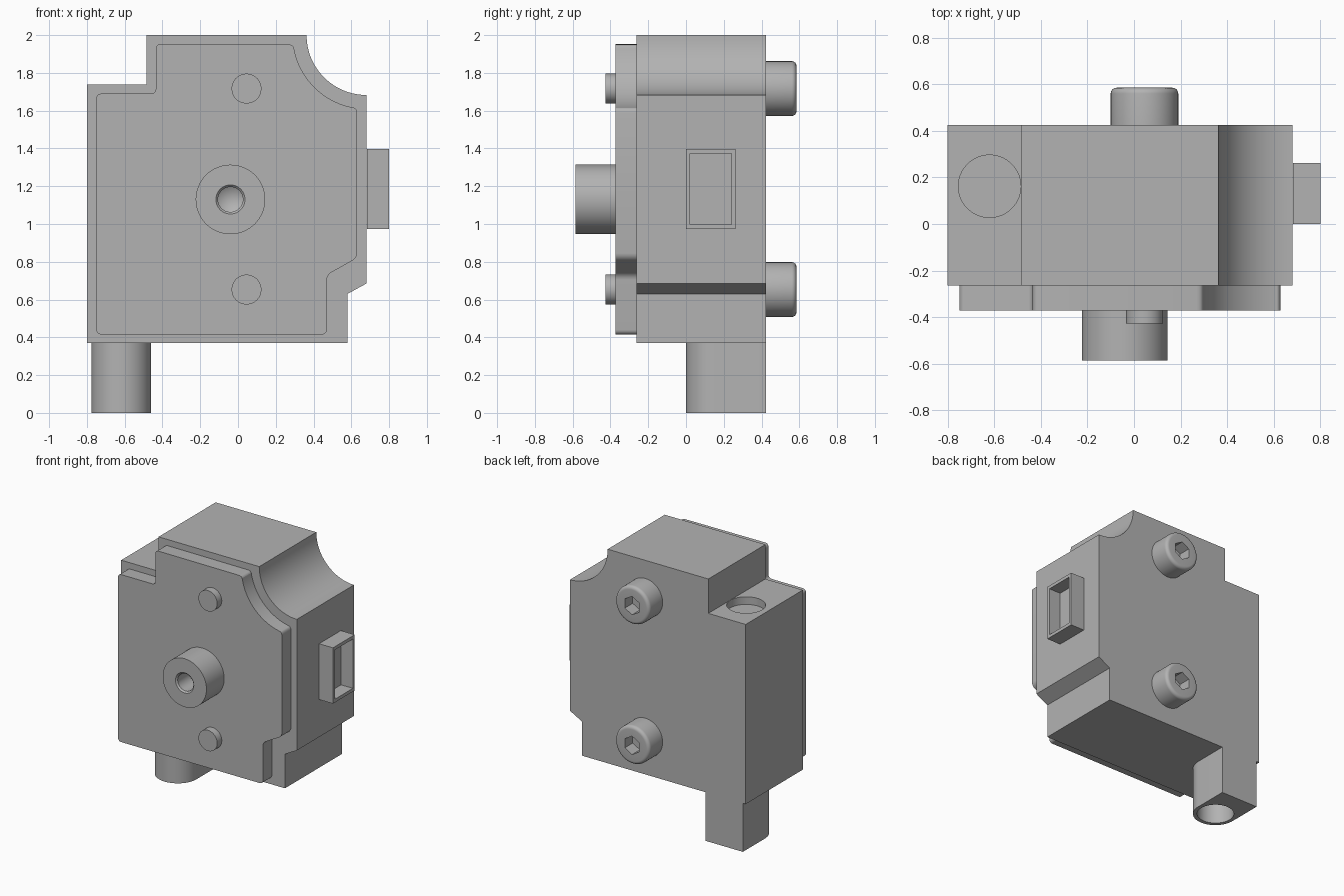
import bpy, bmesh, math
from mathutils import Vector

cube = bpy.data.objects.get("Cube")
if cube:
    bpy.data.objects.remove(cube, do_unlink=True)

GREY = (0.45, 0.45, 0.45, 1)
grey = bpy.data.materials.new("plain grey")
grey.use_nodes = True
grey.diffuse_color = GREY
grey.node_tree.nodes["Principled BSDF"].inputs["Base Color"].default_value = GREY

PLACE = {"X": lambda u, v, t: (t, u, v),
         "Y": lambda u, v, t: (u, t, v),
         "Z": lambda u, v, t: (u, v, t)}


def finish(name, bm):
    bmesh.ops.recalc_face_normals(bm, faces=bm.faces)
    mesh = bpy.data.meshes.new(name)
    bm.to_mesh(mesh)
    bm.free()
    mesh.materials.append(grey)
    obj = bpy.data.objects.new(name, mesh)
    bpy.context.collection.objects.link(obj)
    return obj


def prism(name, outline, axis, lo, hi, corner=0):
    """Extrude an outline along an axis, optionally rounding its corners."""
    bm = bmesh.new()
    rings = [[bm.verts.new(PLACE[axis](u, v, t)) for u, v in outline] for t in (lo, hi)]
    n = len(outline)
    bm.faces.new(rings[0])
    bm.faces.new(rings[1])
    sides = []
    for i in range(n):
        j = (i + 1) % n
        bm.faces.new((rings[0][i], rings[0][j], rings[1][j], rings[1][i]))
        sides.append(bm.edges.get((rings[0][i], rings[1][i])))
    bmesh.ops.recalc_face_normals(bm, faces=bm.faces)
    if corner:
        sharp = [e for e in sides if e.calc_face_angle() > math.radians(20)]
        bmesh.ops.bevel(bm, geom=sharp, offset=corner, segments=4, profile=0.5, affect="EDGES")
    return finish(name, bm)


def lathe(name, profile, cx, cz, steps=64):
    """Spin (radius, y) points around an axis parallel to y."""
    bm = bmesh.new()
    verts = [bm.verts.new((cx + r, y, cz)) for r, y in profile]
    edges = [bm.edges.new(pair) for pair in zip(verts, verts[1:])]
    bmesh.ops.spin(bm, geom=verts + edges, cent=(cx, 0, cz), axis=(0, 1, 0),
                   angle=math.tau, steps=steps)
    bmesh.ops.remove_doubles(bm, verts=bm.verts, dist=0.0005)
    return finish(name, bm)


def arc(cx, cy, r, start, end, steps):
    angles = [math.radians(start + (end - start) * i / steps) for i in range(steps + 1)]
    return [(cx + r * math.cos(a), cy + r * math.sin(a)) for a in angles]


def circle(cx, cy, r, n=64):
    return arc(cx, cy, r, 0, 360, n)[:-1]


def rect(u0, u1, v0, v1):
    return [(u0, v0), (u1, v0), (u1, v1), (u0, v1)]


def cut(obj, cutter):
    mod = obj.modifiers.new("cut", "BOOLEAN")
    mod.operation = "DIFFERENCE"
    mod.solver = "EXACT"
    mod.object = cutter
    bpy.context.view_layer.objects.active = obj
    bpy.ops.object.modifier_apply(modifier=mod.name)
    bpy.data.objects.remove(cutter, do_unlink=True)


parts = []

# Main housing: stepped block with a concave corner and a shallow round recess
body = prism("housing", [(-0.80, 0.37), (0.58, 0.37), (0.58, 0.63), (0.68, 0.685)]
             + arc(0.68, 2.0, 0.317, 270, 180, 32)
             + [(-0.485, 2.0), (-0.485, 1.738), (-0.80, 1.738)], "Y", -0.263, 0.424)
cut(body, prism("recess_cutter", circle(-0.62, 0.162, 0.134), "Z", 1.68, 1.8))
parts.append(body)

# Front cover plate, inset from the housing outline
a = math.degrees(math.asin(0.05 / 0.39))
parts.append(prism("cover_plate", [(-0.75, 0.415), (0.47, 0.415), (0.47, 0.73), (0.63, 0.82)]
                   + arc(0.68, 2.0, 0.39, 270 - a, 180 + a, 32)
                   + [(-0.435, 1.953), (-0.435, 1.69), (-0.75, 1.69)],
                   "Y", -0.372, -0.263, corner=0.025))

# Shaft with a drilled, cone-bottomed hole
parts.append(lathe("shaft", [(0, -0.37), (0.184, -0.37), (0.184, -0.585), (0.077, -0.585),
                             (0.066, -0.574), (0.066, -0.43), (0, -0.39)], -0.04, 1.13))

# Front pins and rear socket screws share their axes
for place, z in (("upper", 1.717), ("lower", 0.653)):
    parts.append(lathe(place + "_pin", [(0, -0.37), (0.079, -0.37), (0.079, -0.427), (0, -0.427)],
                       0.045, z, 48))
    rim = arc(0.12, 0.56, 0.025, 0, 90, 6)
    screw = lathe(place + "_screw", [(0, 0.424), (0.145, 0.424)] + rim + [(0, 0.585)], 0.045, z)
    hexagon = arc(0.045, z, 0.07, 30, 330, 5)
    cut(screw, prism("socket_cutter", hexagon, "Y", 0.49, 0.65))
    parts.append(screw)

# Side connector with a rectangular opening
connector = prism("connector", rect(0.0, 0.262, 0.973, 1.398), "X", 0.683, 0.80)
cut(connector, prism("opening_cutter", rect(0.022, 0.24, 0.998, 1.373), "X", 0.70, 0.9))
parts.append(connector)

# Cable outlet: rounded at the front, square at the back, bored from below
outlet = prism("cable_outlet", arc(-0.618, 0.158, 0.158, 180, 360, 32)
               + [(-0.46, 0.424), (-0.776, 0.424)], "Z", 0, 0.37)
cut(outlet, prism("bore_cutter", circle(-0.618, 0.16, 0.13), "Z", -0.1, 0.32))
parts.append(outlet)

# Smooth curved walls while keeping edges sharp
bpy.ops.object.select_all(action="DESELECT")
for obj in parts:
    obj.select_set(True)
bpy.context.view_layer.objects.active = body
bpy.ops.object.shade_smooth_by_angle(angle=math.radians(28))
